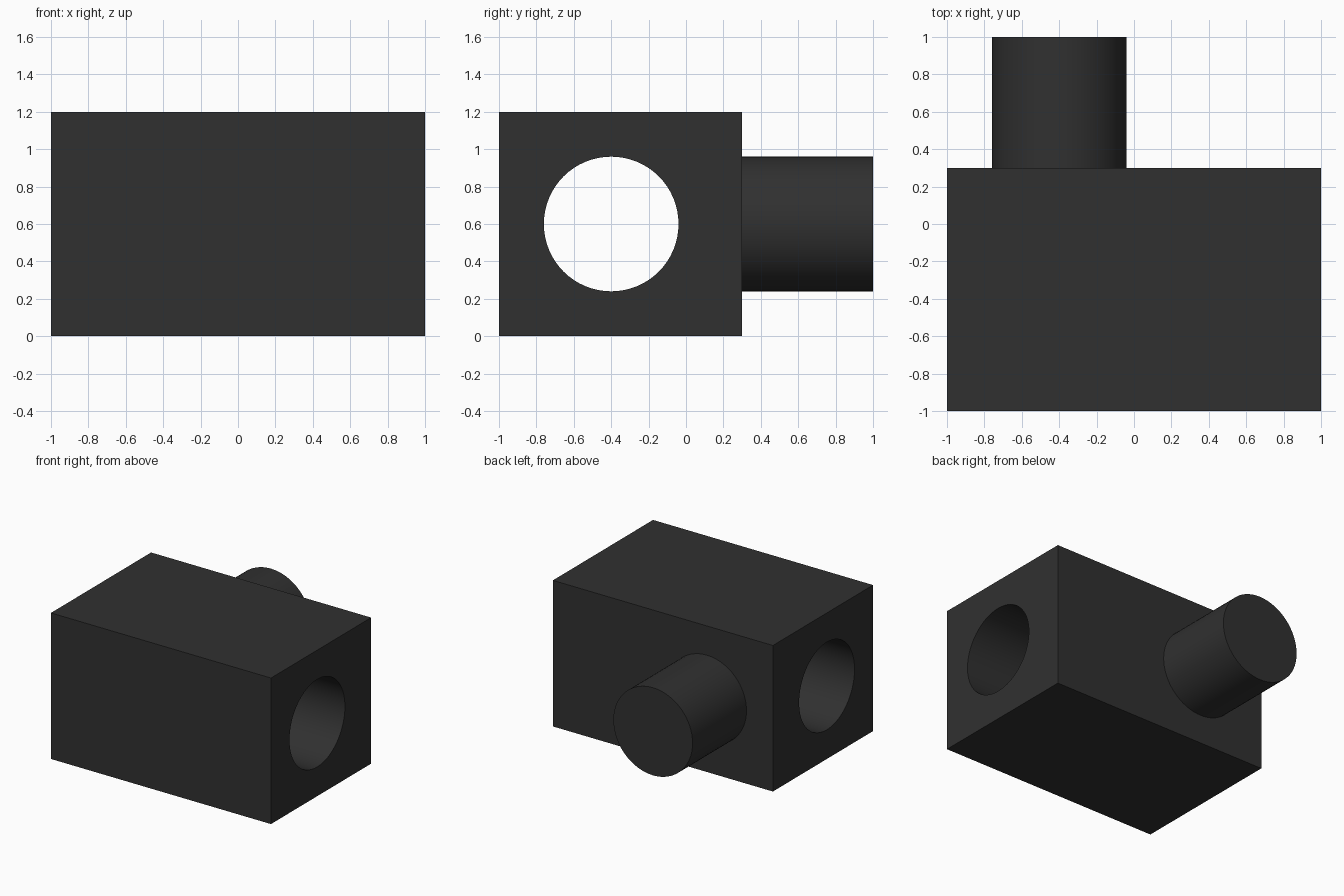
import bpy
from math import pi

if "Cube" in bpy.data.objects:
    bpy.data.objects.remove(bpy.data.objects["Cube"])

RADIUS = 0.36   # shared by the bore and the peg


def cylinder(name, location, length, rotation):
    bpy.ops.mesh.primitive_cylinder_add(vertices=64, radius=RADIUS, depth=length,
                                        location=location, rotation=rotation)
    obj = bpy.context.object
    obj.name = name
    return obj


def combine(target, other, operation):
    mod = target.modifiers.new(operation.lower(), 'BOOLEAN')
    mod.operation = operation
    mod.solver = 'EXACT'
    mod.object = other
    bpy.context.view_layer.objects.active = target
    bpy.ops.object.modifier_apply(modifier=mod.name)
    bpy.data.objects.remove(other, do_unlink=True)


# Main block
bpy.ops.mesh.primitive_cube_add(size=1, location=(0, -0.35, 0.6))
block = bpy.context.object
block.name = "connector_block"
block.scale = (2, 1.3, 1.2)
bpy.ops.object.transform_apply(location=True, rotation=True, scale=True)

# Through bore along x
bore = cylinder("bore_cutter", (0, -0.4, 0.6), 2.4, (0, pi / 2, 0))
bore.hide_render = True
combine(block, bore, 'DIFFERENCE')

# Peg on the back, rooted slightly inside the wall
peg = cylinder("peg", (-0.4, 0.55, 0.6), 0.9, (pi / 2, 0, 0))
combine(block, peg, 'UNION')

# Dark plastic
dark = bpy.data.materials.new("dark_plastic")
dark.diffuse_color = (0.03, 0.03, 0.03, 1)
dark.use_nodes = True
dark.node_tree.nodes["Principled BSDF"].inputs["Base Color"].default_value = dark.diffuse_color
block.data.materials.clear()
block.data.materials.append(dark)

# Smooth round walls, sharp edges
bpy.ops.object.select_all(action='DESELECT')
block.select_set(True)
bpy.context.view_layer.objects.active = block
bpy.ops.object.shade_smooth_by_angle(angle=pi / 6)
